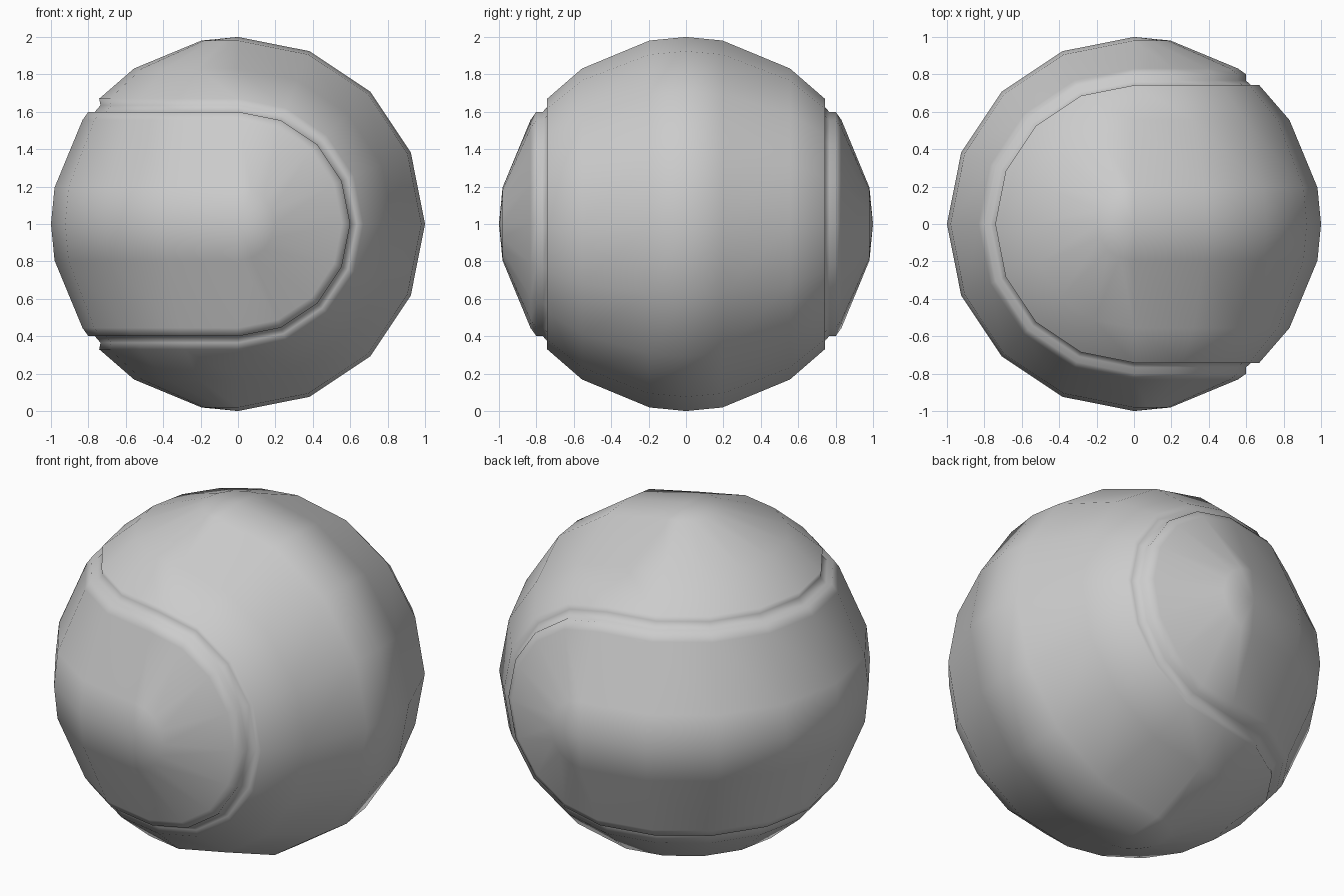
import bpy
import bmesh
import math
from mathutils import Vector, Matrix

cube = bpy.data.objects.get("Cube")
if cube:
    bpy.data.objects.remove(cube, do_unlink=True)

# One plain felt colour
felt = bpy.data.materials.new("grey_felt")
felt.use_nodes = True
grey = (0.6, 0.6, 0.6, 1.0)
felt.diffuse_color = grey
felt.node_tree.nodes["Principled BSDF"].inputs["Base Color"].default_value = grey
felt.node_tree.nodes["Principled BSDF"].inputs["Roughness"].default_value = 0.8


def arc(degrees):
    a = math.radians(degrees)
    return (math.sin(a), math.cos(a))


# Quarter profile (y, z) from the top pole to the side pole, with the seam groove
groove = [(0.742, 0.67), (0.735, 0.635), (0.767, 0.598), (0.8, 0.6)]
quarter = ([arc(0), arc(11.25), arc(33.75)] + groove
           + [arc(56.25), arc(78.75), arc(90)])

bm = bmesh.new()


def half_ball(points, axis, angle):
    """Sweep a pole-to-pole profile half a turn around its axis."""
    verts = [bm.verts.new((0, y, z)) for y, z in points]
    edges = [bm.edges.new(pair) for pair in zip(verts, verts[1:])]
    bmesh.ops.spin(bm, geom=verts + edges, cent=(0, 0, 0), axis=axis,
                   angle=angle, steps=8)


# The -x half turns about z, the +x half about y; they meet along x = 0
lower = [(y, -z) for y, z in reversed(quarter[:-1])]
half_ball(quarter + lower, Vector((0, 0, 1)), math.pi)
back = [(-y, z) for y, z in quarter[1:]]
half_ball(list(reversed(quarter)) + back, Vector((0, 1, 0)), math.pi)

bmesh.ops.remove_doubles(bm, verts=bm.verts, dist=0.001)
bmesh.ops.recalc_face_normals(bm, faces=bm.faces)
bmesh.ops.translate(bm, verts=bm.verts, vec=(0, 0, 1))
for face in bm.faces:
    face.smooth = True

mesh = bpy.data.meshes.new("ball")
bm.to_mesh(mesh)
bm.free()
mesh.materials.append(felt)
ball = bpy.data.objects.new("ball", mesh)
bpy.context.collection.objects.link(ball)

# Large panels keep round shading right up to the groove
weighted = ball.modifiers.new("panel_shading", 'WEIGHTED_NORMAL')
weighted.weight = 80
